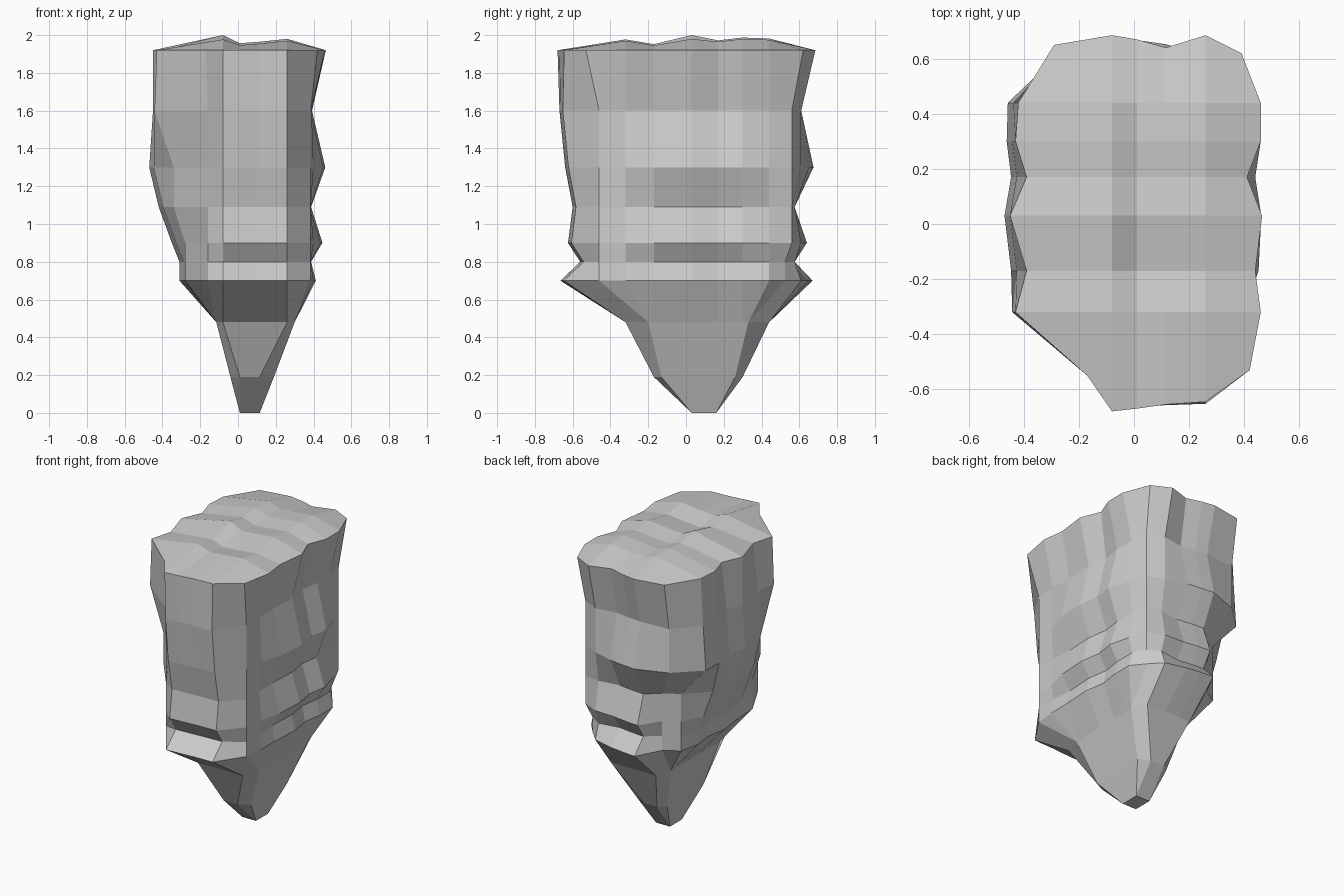
import bpy, bmesh

if "Cube" in bpy.data.objects:
    bpy.data.objects.remove(bpy.data.objects["Cube"])

# Top plan of the rock: boundary of a 6 x 8 grid of columns (x) and rows (y)
cols = [-0.08, 0.01, 0.115, 0.26]
rows = [-0.32, -0.17, 0.03, 0.17, 0.30, 0.44]
front_y = [-0.68, -0.67, -0.655, -0.645]
back_y = [0.685, 0.67, 0.64, 0.685]
left_x = [-0.43, -0.39, -0.45, -0.39, -0.43, -0.42]
right_x = [0.46, 0.44, 0.465, 0.41, 0.46, 0.46]
top_corners = [(-0.17, -0.55), (0.42, -0.53), (0.39, 0.62), (-0.29, 0.65)]


def make_ring(front, back, left, right, corners):
    fl, fr, br, bl = corners
    return ([fl] + list(zip(cols, front)) + [fr] + list(zip(right, rows)) + [br]
            + list(zip(cols, back))[::-1] + [bl] + list(zip(left, rows))[::-1])


def clamp(v, lo, hi):
    return min(max(v, lo), hi)


# Levels: z, x min, x max, y min, y max
levels = [
    (0.70, -0.31, 0.41, -0.665, 0.67),
    (0.80, -0.31, 0.385, -0.56, 0.575),
    (0.90, -0.35, 0.445, -0.625, 0.64),
    (1.09, -0.42, 0.385, -0.60, 0.575),
    (1.30, -0.47, 0.46, -0.64, 0.675),
    (1.60, -0.45, 0.39, -0.67, 0.61),
]


def level_ring(z, x0, x1, y0, y1):
    # corners stay put while the middles of the sides bulge in and out
    low = z < 1.2
    bl = (-0.17, 0.50) if low else (-0.29, 0.60)
    br = (0.34, 0.525) if z < 0.85 else (0.37, 0.56)
    corners = [(-0.16, -0.55), (0.385, -0.46), br, bl]
    corners = [(clamp(x, x0, x1), clamp(y, y0, y1)) for x, y in corners]
    left = [x0 + 0.4 * (v + 0.45) for v in left_x]
    right = [x1 + 0.4 * (v - 0.46) for v in right_x]
    right[0] = min(right[0], 0.40)
    right[5] = min(right[5], 0.41)
    if z < 1.4:
        left[0] = max(left[0], -0.34 if z > 1 else -0.28)
    if low:
        left[5] = max(left[5], -0.27)
    front = [y0 + 0.5 * (v + 0.68) for v in front_y]
    back = [y1 + 0.5 * (v - 0.685) for v in back_y]
    back[3] = min(back[3], 0.61)
    return make_ring(front, back, left, right, corners)


def tip_ring(x0, x1, y0, y1, c0, c1, r0, r1):
    # eight-sided keel section: ends span c0..c1 in x, sides span r0..r1 in y
    ends = [(x0, -1), (x1, -1), (x1, 1), (x0, 1)]
    ring = make_ring([y0] * 4, [y1] * 4, [x0] * 6, [x1] * 6, ends)
    return [(clamp(x, c0, c1), y) if i in (1, 2, 3, 4, 13, 14, 15, 16)
            else (x, clamp(y, r0, r1)) for i, (x, y) in enumerate(ring)]


bm = bmesh.new()


def add_loop(ring, z):
    return [bm.verts.new((x, y, z)) for x, y in ring]


loops = [add_loop(tip_ring(0.01, 0.115, 0.03, 0.16, 0.01, 0.115, 0.03, 0.16), 0),
         add_loop(tip_ring(-0.04, 0.19, -0.17, 0.30, 0.01, 0.115, -0.13, 0.26), 0.19),
         add_loop(tip_ring(-0.115, 0.30, -0.32, 0.44, -0.08, 0.26, -0.20, 0.33), 0.48)]
loops += [add_loop(level_ring(*lv), lv[0]) for lv in levels]
rim = add_loop(make_ring(front_y, back_y, left_x, right_x, top_corners), 1.92)
loops.append(rim)

# Walls
n = len(rim)
for a, b in zip(loops, loops[1:]):
    for i in range(n):
        j = (i + 1) % n
        bm.faces.new((a[i], a[j], b[j], b[i]))
bm.faces.new(loops[0][::-1])

# Uneven top, laid out as terraced rows
row_z = [1.965, 1.94, 1.975, 1.96, 1.975, 1.97]
col_dz = [0.012, -0.018, -0.01, 0.005]
grid = [rim[0:6]]
for r, y in enumerate(rows):
    inner = [bm.verts.new((x, y, row_z[r] + d)) for x, d in zip(cols, col_dz)]
    grid.append([rim[23 - r]] + inner + [rim[6 + r]])
grid.append(rim[12:18][::-1])
grid[3][1].co.z = 2.0
for a, b in zip(grid, grid[1:]):
    for i in range(5):
        bm.faces.new((a[i], a[i + 1], b[i + 1], b[i]))

bmesh.ops.remove_doubles(bm, verts=bm.verts[:], dist=0.002)
bmesh.ops.recalc_face_normals(bm, faces=bm.faces[:])
mesh = bpy.data.meshes.new("hanging_rock")
bm.to_mesh(mesh)
bm.free()
bpy.context.collection.objects.link(bpy.data.objects.new("hanging_rock", mesh))
